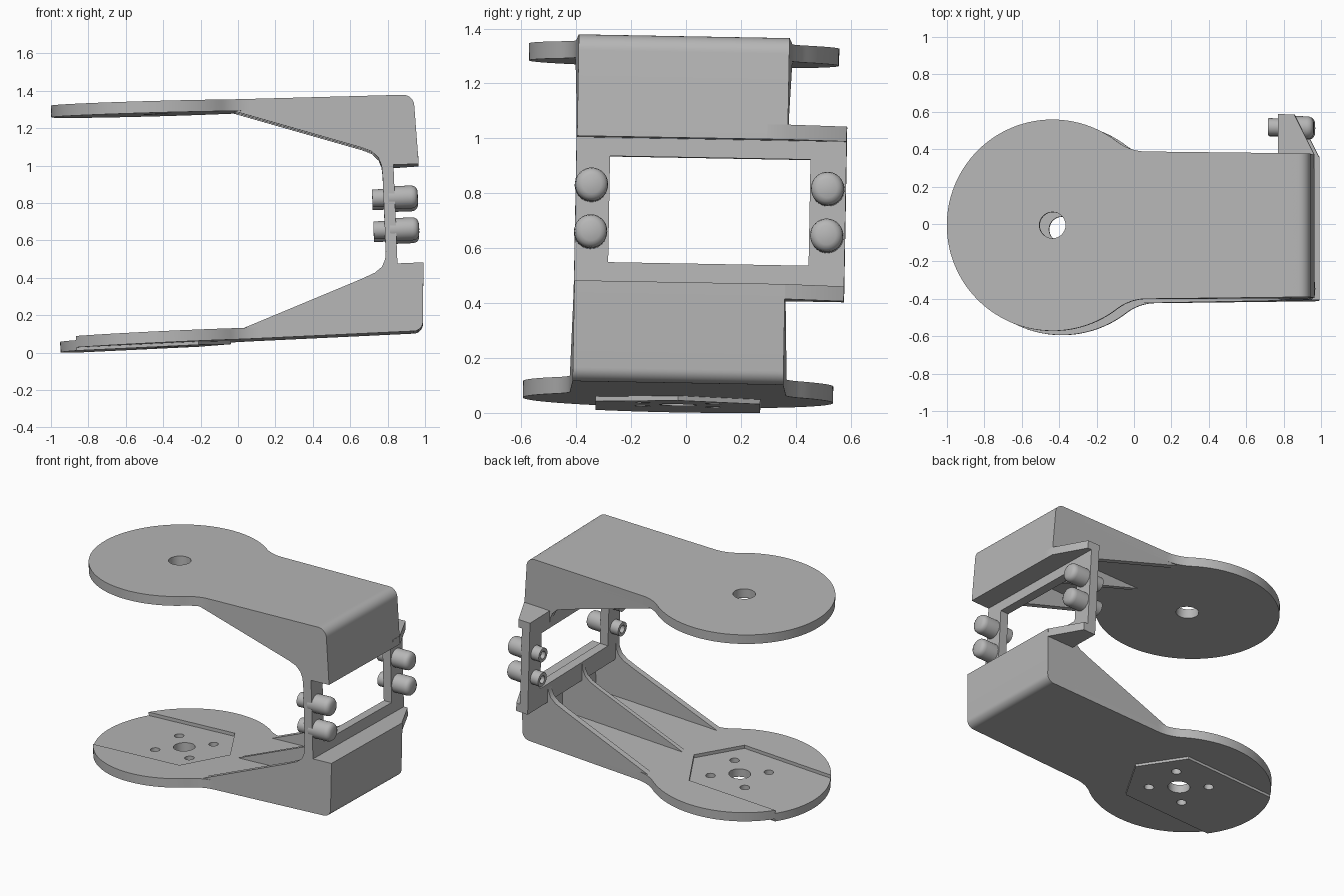
import bpy
import bmesh
from math import sin, cos, radians, degrees, asin, atan2, sqrt
from mathutils import Matrix

cube = bpy.data.objects.get("Cube")
if cube:
    bpy.data.objects.remove(cube, do_unlink=True)

grey = bpy.data.materials.new("light_grey")
grey.use_nodes = True
COLOUR = (0.47, 0.47, 0.47, 1)
grey.diffuse_color = COLOUR
grey.node_tree.nodes["Principled BSDF"].inputs["Base Color"].default_value = COLOUR

CY = -0.018            # mid line of the arms
DISC_X, DISC_R = -0.41, 0.565
HALF = 0.395           # half width of the arms
HEX_W = 0.3            # half width of the hexagonal seat


def lean(co):
    """Slight tilt of the whole bracket, with arms opening and narrowing."""
    x, y, z = co
    if x > 0:
        y = CY + (y - CY) * (1 - 0.03 * x)
    slope = 0.047 - 0.016 * (z - 0.1)
    return (x - 0.04 * (z - 0.7), y + 0.018 * (z - 0.7), z + slope * x - 0.018 * y)


def finish(name, bm):
    bmesh.ops.recalc_face_normals(bm, faces=bm.faces)
    for v in bm.verts:
        v.co = lean(v.co)
    mesh = bpy.data.meshes.new(name)
    bm.to_mesh(mesh)
    bm.free()
    mesh.materials.append(grey)
    ob = bpy.data.objects.new(name, mesh)
    bpy.context.collection.objects.link(ob)
    bpy.ops.object.select_all(action='DESELECT')
    ob.select_set(True)
    bpy.context.view_layer.objects.active = ob
    bpy.ops.object.shade_smooth_by_angle(angle=radians(30))


def slab(name, axis, lo, hi, *loops):
    """Extrude an outline, with optional hole loops, along one axis."""
    place = {'x': lambda u, v, w: (w, u, v),
             'y': lambda u, v, w: (u, w, v),
             'z': lambda u, v, w: (u, v, w)}[axis]
    bm = bmesh.new()
    edges = []
    for loop in loops:
        vs = [bm.verts.new(place(u, v, lo)) for u, v in loop]
        edges += [bm.edges.new((a, b)) for a, b in zip(vs, vs[1:] + vs[:1])]
    bmesh.ops.triangle_fill(bm, edges=edges, use_beauty=True, normal=place(0, 0, 1))
    out = bmesh.ops.extrude_face_region(bm, geom=bm.faces[:])
    moved = [g for g in out["geom"] if isinstance(g, bmesh.types.BMVert)]
    bmesh.ops.translate(bm, verts=moved, vec=place(0, 0, hi - lo))
    finish(name, bm)


def arc(cx, cy, r, a0, a1, n):
    angles = [radians(a0 + (a1 - a0) * i / n) for i in range(n + 1)]
    return [(cx + r * cos(a), cy + r * sin(a)) for a in angles]


def circle(cx, cy, r, n=32):
    return arc(cx, cy, r, 0, 360, n)[:-1]


def rect(u0, u1, v0, v1):
    return [(u0, v0), (u1, v0), (u1, v1), (u0, v1)]


def arm_outline(start):
    """Disc blending through a fillet into a straight arm."""
    R = 0.25
    fx = DISC_X + sqrt((DISC_R + R) ** 2 - (HALF + R) ** 2)
    t = degrees(atan2(HALF + R, fx - DISC_X))
    half = arc(DISC_X, 0, DISC_R, start, t, 40)
    half += arc(fx, HALF + R, R, t + 180, 270, 10)[1:] + [(0.9, HALF)]
    half += [(x, -y) for x, y in reversed(half) if y > 1e-5]
    return [(x, y + CY) for x, y in half]


# Upper arm plate with its pivot hole
slab("upper_plate", 'z', 1.285, 1.347, arm_outline(180), circle(DISC_X, CY, 0.07))

# Lower arm plate, notched for the hexagonal seat that steps down through it
cut = degrees(asin(HEX_W / DISC_R))
shoulder = DISC_X + HEX_W / sqrt(3)
point = DISC_X + 2 * HEX_W / sqrt(3)
hex_end = [(shoulder, CY - HEX_W), (point, CY), (shoulder, CY + HEX_W)]
slab("lower_plate", 'z', 0.065, 0.125, arm_outline(180 - cut) + hex_end)
holes = [circle(DISC_X, CY, 0.068)]
holes += [circle(DISC_X + sx * 0.13, CY + sy * 0.13, 0.03, 20)
          for sx in (-1, 1) for sy in (-1, 1)]
slab("hexagonal_seat", 'z', 0.048, 0.103,
     arc(DISC_X, CY, DISC_R, 180 - cut, 180 + cut, 20) + hex_end, *holes)

# Rounded end walls, each folding back to the mounting frame as a ledge
upper_end = [(0.85, 1.285), (0.85, 1.347)] + arc(0.906, 1.287, 0.06, 90, 0, 8)
upper_end += [(0.977, 0.97), (0.782, 0.97), (0.782, 1.025), (0.93, 1.025), (0.92, 1.285)]
lower_end = [(0.85, 0.125), (0.85, 0.065)] + arc(0.915, 0.115, 0.05, -90, 0, 8)
lower_end += [(0.981, 0.435), (0.782, 0.435), (0.782, 0.38), (0.93, 0.38), (0.92, 0.125)]

# Gusset profiles for the side walls and middle ribs
upper_rib = [(0, 1.3), (0, 1.285), (0.676, 1.068), (0.73, 1.045), (0.763, 1.01),
             (0.778, 0.97), (0.782, 0.92), (0.83, 0.92), (0.83, 0.98), (0.96, 0.98),
             (0.95, 1.3)]
lower_rib = [(0, 0.1), (0.01, 0.125), (0.648, 0.36), (0.72, 0.39), (0.758, 0.42),
             (0.777, 0.46), (0.782, 0.5), (0.83, 0.5), (0.83, 0.42), (0.96, 0.42),
             (0.95, 0.1)]
left, right = CY - HALF, CY + HALF
for side, end, rib, z0, z1 in (("upper", upper_end, upper_rib, 0.97, 1.025),
                               ("lower", lower_end, lower_rib, 0.38, 0.435)):
    slab(side + "_end_wall", 'y', left, right, end)
    slab(side + "_front_gusset", 'y', left, left + 0.04, rib)
    slab(side + "_back_gusset", 'y', right - 0.04, right, rib)
    slab(side + "_middle_rib", 'y', CY - 0.015, CY + 0.015, rib)
    # Tapered wing carrying the ledge out to the back of the frame
    slab(side + "_wing", 'z', z0, z1,
         [(0.782, 0.3), (0.977, 0.3), (0.977, right), (0.87, 0.596), (0.782, 0.596)])

# Mounting frame with its window
slab("mounting_frame", 'x', 0.782, 0.842,
     rect(left, 0.596, 0.38, 1.025), rect(-0.287, 0.462, 0.51, 0.902))


# Bolts: rounded head outside, hollow tail inside
def bolt(name, y, z):
    profile = [(0.966, 0), (0.964, 0.036), (0.957, 0.05), (0.946, 0.059), (0.93, 0.062),
               (0.81, 0.062), (0.81, 0.048), (0.722, 0.048), (0.722, 0.026),
               (0.75, 0.026), (0.75, 0)]
    bm = bmesh.new()
    vs = [bm.verts.new((x, 0, r)) for x, r in profile]
    es = [bm.edges.new(pair) for pair in zip(vs, vs[1:])]
    bmesh.ops.spin(bm, geom=vs + es, cent=(0, 0, 0), axis=(1, 0, 0),
                   angle=radians(360), steps=32)
    bmesh.ops.remove_doubles(bm, verts=bm.verts, dist=1e-4)
    bmesh.ops.transform(bm, matrix=Matrix.Translation((0, y, z)), verts=bm.verts)
    finish(name, bm)


for row, z in (("upper", 0.793), ("lower", 0.62)):
    for col, y in (("front", -0.355), ("back", 0.529)):
        bolt(f"{row}_{col}_bolt", y, z)
